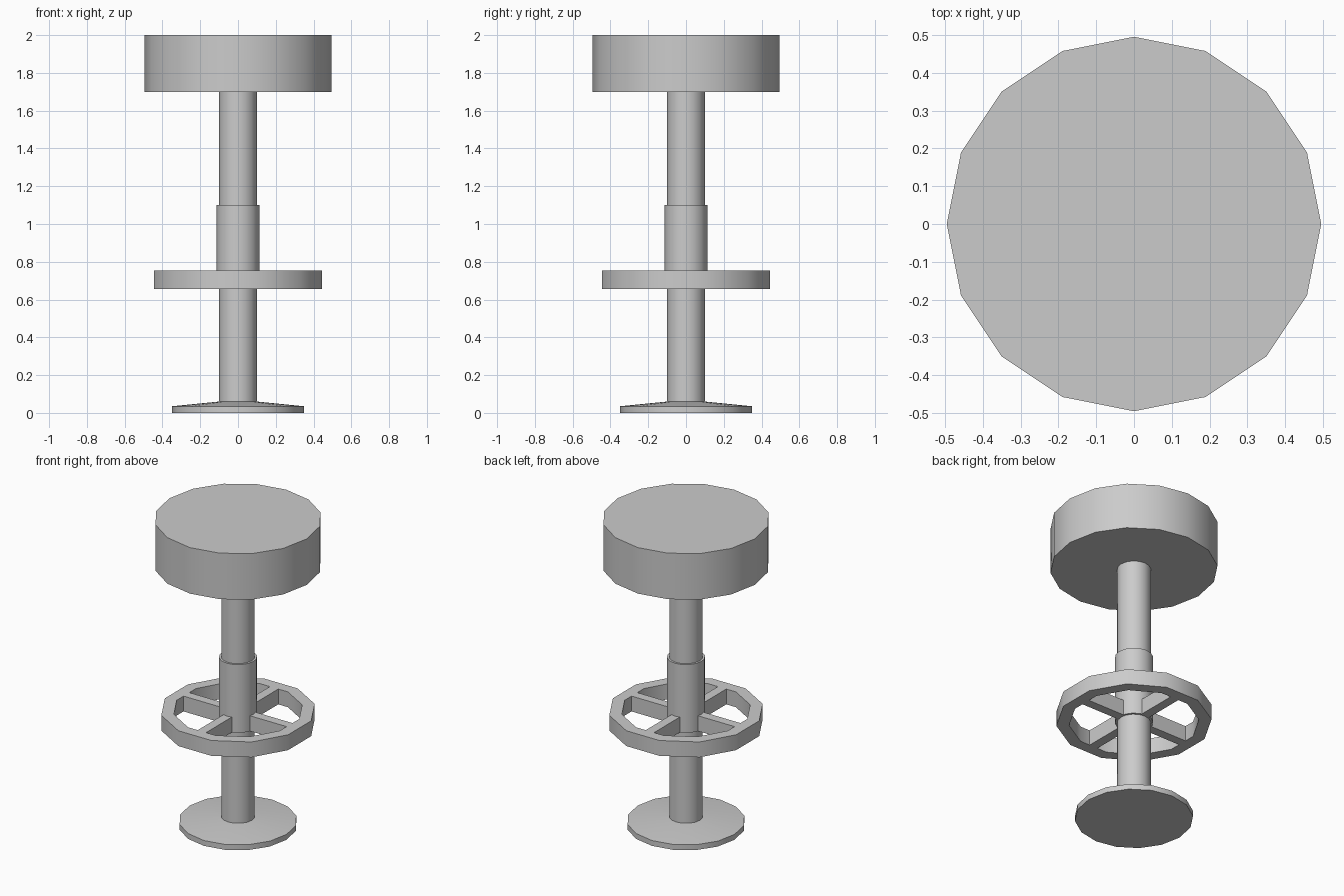
import bpy, bmesh, math

cube = bpy.data.objects.get("Cube")
if cube:
    bpy.data.objects.remove(cube)

grey = bpy.data.materials.new("plain_grey")
grey.use_nodes = True
grey.diffuse_color = (0.6, 0.6, 0.6, 1)
grey.node_tree.nodes["Principled BSDF"].inputs["Base Color"].default_value = (0.6, 0.6, 0.6, 1)


def lathe(name, profile, sides, turn=0.0, closed=False):
    """Revolve an (r, z) profile; open profiles are capped at both ends."""
    bm = bmesh.new()
    rings = []
    for r, z in profile:
        rings.append([bm.verts.new((r * math.cos(a), r * math.sin(a), z))
                      for a in (turn + math.tau * i / sides for i in range(sides))])
    pairs = list(zip(rings, rings[1:]))
    if closed:
        pairs.append((rings[-1], rings[0]))
    else:
        bm.faces.new(rings[0][::-1])
        bm.faces.new(rings[-1])
    for low, high in pairs:
        for i in range(sides):
            j = (i + 1) % sides
            bm.faces.new((low[i], low[j], high[j], high[i]))
    return finish(name, bm)


def finish(name, bm):
    bmesh.ops.recalc_face_normals(bm, faces=bm.faces)
    mesh = bpy.data.meshes.new(name)
    bm.to_mesh(mesh)
    bm.free()
    mesh.materials.append(grey)
    obj = bpy.data.objects.new(name, mesh)
    bpy.context.collection.objects.link(obj)
    bpy.ops.object.select_all(action='DESELECT')
    obj.select_set(True)
    bpy.context.view_layer.objects.active = obj
    bpy.ops.object.shade_smooth_by_angle(angle=math.radians(35))
    return obj


# Seat, post, sleeve and base
lathe("seat", [(0.495, 1.7), (0.495, 2.0)], 16)
lathe("post", [(0.1, 0.05), (0.1, 1.7)], 16)
lathe("sleeve", [(0.113, 0.655), (0.113, 1.1)], 16)
lathe("base", [(0.35, 0), (0.35, 0.035), (0.1, 0.06)], 16)

# Foot ring
lathe("foot_ring", [(0.46, 0.655), (0.46, 0.755), (0.385, 0.755), (0.385, 0.655)],
      12, math.radians(15), closed=True)

# Four spokes from the sleeve to the ring
for k in range(4):
    bm = bmesh.new()
    bmesh.ops.create_cube(bm, size=1)
    for v in bm.verts:
        v.co = (0.24 + v.co.x * 0.3, v.co.y * 0.06, 0.705 + v.co.z * 0.1)
    a = k * math.pi / 2
    for v in bm.verts:
        x, y = v.co.xy
        v.co.xy = (x * math.cos(a) - y * math.sin(a), x * math.sin(a) + y * math.cos(a))
    finish("spoke_%d" % (k + 1), bm)
